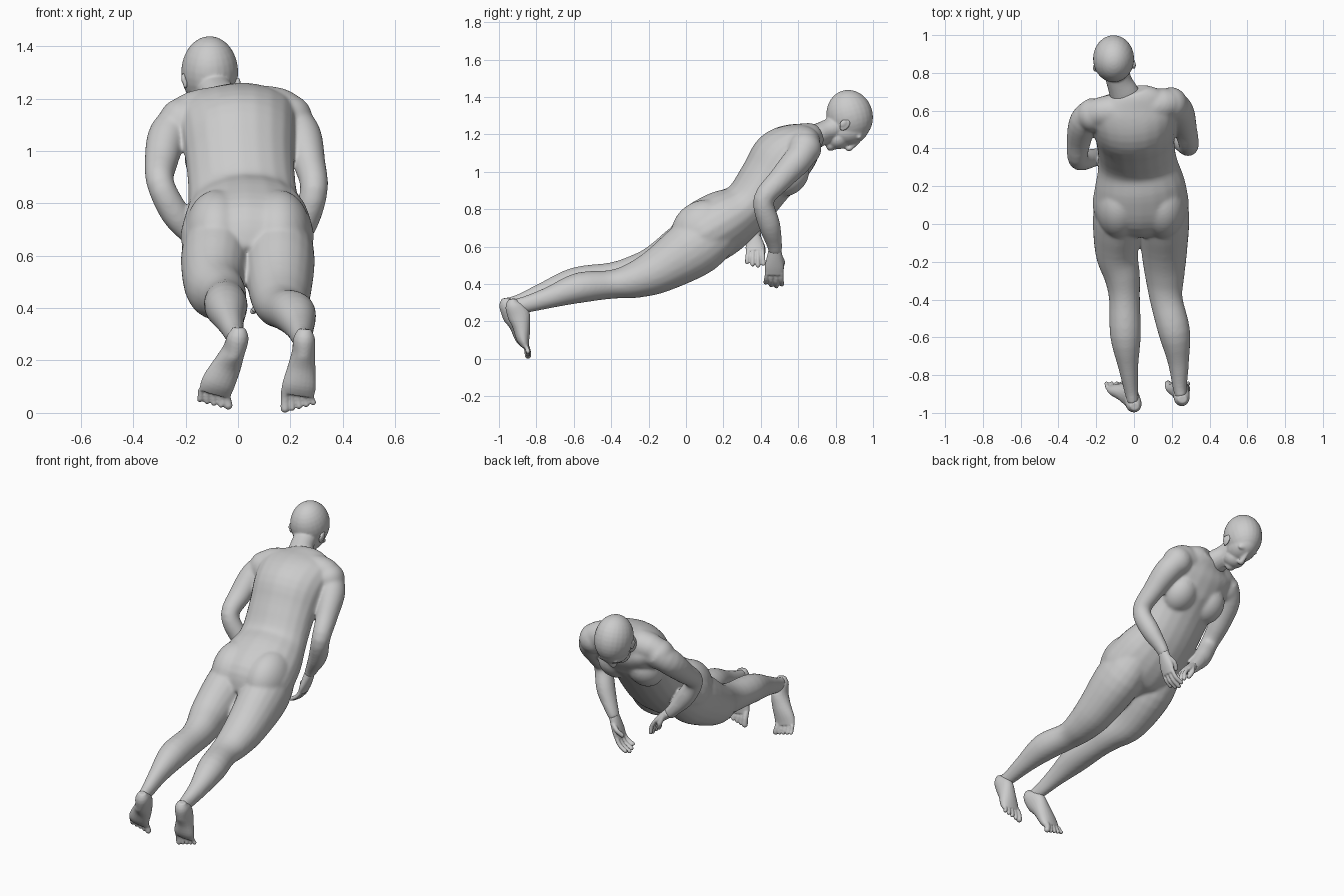
import bpy, bmesh, math
from mathutils import Vector, Matrix

skin = bpy.data.materials.new("grey skin")
skin.diffuse_color = (0.6, 0.6, 0.6, 1)

SEG = 20
bm = bmesh.new()


def spline(a, b, c, d, t):
    return 0.5 * (2 * b + (c - a) * t + (2 * a - 5 * b + 4 * c - d) * t * t
                  + (3 * b - a - 3 * c + d) * t ** 3)


def loft(stations, ref=(1, 0, 0), steps=4):
    """Closed tube through (x, y, z, half width along ref, half depth)."""
    s = [Vector(p) for p in stations]
    pts = []
    for i in range(len(s) - 1):
        a, d = s[max(i - 1, 0)], s[min(i + 2, len(s) - 1)]
        pts += [spline(a, s[i], s[i + 1], d, k / steps) for k in range(steps)]
    pts.append(s[-1])
    pos = [Vector(p[:3]) for p in pts]
    rings = []
    for i, p in enumerate(pts):
        t = (pos[min(i + 1, len(pos) - 1)] - pos[max(i - 1, 0)]).normalized()
        u = Vector(ref)
        u = (u - t * u.dot(t)).normalized()
        v = t.cross(u)
        rings.append([bm.verts.new(pos[i] + u * p[3] * math.cos(a) + v * p[4] * math.sin(a))
                      for a in (2 * math.pi * k / SEG for k in range(SEG))])
    for r, q in zip(rings, rings[1:]):
        for k in range(SEG):
            n = (k + 1) % SEG
            bm.faces.new((r[k], r[n], q[n], q[k]))
    bm.faces.new(rings[0][::-1])
    bm.faces.new(rings[-1])


def ball(c, r, tilt=0):
    """Ellipsoid, tilted about x by degrees."""
    m = Matrix.Translation(c) @ Matrix.Rotation(math.radians(tilt), 4, 'X') @ Matrix.Diagonal((*r, 1))
    bmesh.ops.create_uvsphere(bm, u_segments=24, v_segments=16, radius=1, matrix=m)


def digit(points, r):
    """Finger or toe with a rounded tip."""
    loft([(*p, r, r) for p in points], ref=(0.6, 0.8, 0), steps=3)
    ball(points[-1], (r, r, r))


def finish(name, soften, voxel=0.007):
    """Turn the collected closed parts into one fused smooth skin."""
    global bm
    bmesh.ops.recalc_face_normals(bm, faces=bm.faces)
    me = bpy.data.meshes.new(name)
    bm.to_mesh(me)
    bm.free()
    bm = bmesh.new()
    ob = bpy.data.objects.new(name, me)
    bpy.context.collection.objects.link(ob)
    me.materials.append(skin)
    rm = ob.modifiers.new("fuse", 'REMESH')
    rm.mode, rm.voxel_size, rm.use_smooth_shade = 'VOXEL', voxel, True
    sm = ob.modifiers.new("soften", 'SMOOTH')
    sm.factor, sm.iterations = 0.5, soften


# torso from pelvis to neck base
loft([(.04, -.01, .575, .15, .09), (.036, .07, .65, .25, .168), (.033, .2, .73, .242, .173),
      (.02, .325, .815, .21, .142), (.008, .43, .955, .207, .15), (0, .515, 1.067, .22, .168),
      (-.01, .61, 1.143, .23, .133), (-.015, .665, 1.183, .18, .088), (-.025, .705, 1.203, .1, .058)])
# shoulder girdle
loft([(-.245, .56, 1.1, .06, .06), (-.17, .59, 1.145, .085, .083), (0, .61, 1.16, .085, .095),
      (.16, .635, 1.155, .085, .085), (.22, .635, 1.12, .06, .06)], ref=(0, .8, .6))
# buttocks and breasts
for x in (-.08, .155):
    ball((x, .09, .692), (.122, .175, .153), 32)
for x in (-.105, .105):
    ball((x, .55, .972), (.1, .12, .092), 41)
# shoulder muscles
ball((-.215, .575, 1.112), (.088, .09, .09))
ball((.196, .635, 1.125), (.088, .09, .09))

# legs: left, then right
loft([(-.06, .25, .735, .1, .1), (-.08, .07, .618, .135, .158), (-.092, -.14, .492, .115, .128),
      (-.062, -.28, .45, .095, .102), (-.05, -.4, .427, .082, .088), (-.045, -.59, .405, .082, .085),
      (-.03, -.76, .35, .053, .06), (-.015, -.88, .305, .038, .046), (-.005, -.945, .29, .032, .04)])
loft([(.13, .25, .73, .1, .1), (.155, .07, .612, .136, .158), (.16, -.14, .477, .122, .125),
      (.163, -.28, .42, .104, .097), (.171, -.4, .398, .087, .077), (.213, -.57, .38, .085, .082),
      (.235, -.73, .328, .057, .058), (.242, -.86, .29, .039, .045), (.25, -.915, .285, .032, .04)])

# arms: left, then right
loft([(-.2, .61, 1.13, .07, .07), (-.265, .545, 1.065, .078, .076), (-.292, .44, .965, .063, .065),
      (-.296, .342, .875, .054, .053), (-.24, .345, .76, .052, .055), (-.175, .365, .675, .038, .041),
      (-.135, .37, .632, .031, .036)], ref=(0, 1, 0))
loft([(.18, .66, 1.14, .07, .07), (.238, .6, 1.065, .078, .078), (.272, .5, .955, .065, .062),
      (.29, .415, .85, .056, .053), (.25, .445, .72, .059, .053), (.19, .472, .615, .043, .037),
      (.165, .477, .57, .037, .031)], ref=(0, 1, 0))
finish("torso_and_limbs", 25)

# feet, standing on the toes: left, then right
loft([(.003, -.965, .325, .024, .02), (.0, -.956, .29, .041, .046), (-.015, -.92, .24, .043, .065),
      (-.042, -.895, .18, .055, .05), (-.075, -.88, .115, .064, .037), (-.089, -.864, .075, .062, .021)])
loft([(.256, -.928, .32, .024, .02), (.253, -.922, .285, .041, .046), (.25, -.895, .235, .044, .06),
      (.243, -.88, .175, .053, .048), (.234, -.872, .11, .064, .036), (.227, -.86, .07, .064, .021)])
for base, side, lift in ((-.09, 1, .012), (.226, -1, 0)):
    for i in range(5):
        off = side * (.046 - .025 * i)
        r = .017 if i == 0 else .0115
        z = r + lift + .007 * i
        digit([(base + off * .95, -.865, .09), (base + off, -.85, .055),
               (base + off * 1.08 + .003, -.845, z)], r)
finish("feet", 3, 0.005)

# hands: wrist, reach direction, finger length, then fingers and thumb
for w, reach, size in (((-.145, .37, .648), (.085, 0, -.075), .85),
                       ((.172, .476, .585), (-.045, -.005, -.135), 1.05)):
    w, reach = Vector(w), Vector(reach)
    palm = [(0, .034, .028), (.35, .044, .027), (.7, .052, .023), (1, .048, .016)]
    loft([(*(w + reach * t), a, b) for t, a, b in palm], ref=(0, 1, 0))
    n = reach.normalized()
    curl = Vector((n.z, 0, -n.x))
    for i in range(4):
        spread = Vector((0, .003 - .002 * i, 0))
        k = w + reach * .92 + Vector((0, .038 - .025 * i, 0))
        ln = (.95, 1.1, 1.0, .8)[i] * size
        mid = k + n * .045 * ln + curl * .012 + spread
        digit([k, mid, mid + n * .035 * ln + curl * .03 * ln + spread], .0122)
    k = w + reach * .3 + Vector((0, .03, 0))
    digit([k, k + n * .04 + curl * .025 + Vector((0, .014, 0)), k + n * .075 + curl * .04], .0135)
finish("hands", 3, 0.005)

# neck
loft([(-.03, .64, 1.165, .085, .065), (-.055, .7, 1.192, .078, .064), (-.08, .76, 1.22, .068, .061),
      (-.1, .84, 1.255, .07, .066)])
# skull, face and chin
ball((-.108, .875, 1.3), (.109, .124, .139), 15)
ball((-.105, .87, 1.22), (.084, .108, .076), 10)
ball((-.1, .81, 1.177), (.066, .063, .057))
ball((-.095, .774, 1.143), (.034, .027, .032))
# nose, lips and brow
loft([(-.102, .925, 1.168, .01, .012), (-.1, .89, 1.14, .014, .016), (-.1, .869, 1.122, .018, .014),
      (-.1, .852, 1.142, .016, .012)])
for y in (.814, .829):
    ball((-.099, y, 1.139), (.026, .009, .011))
for x in (-.138, -.068):
    ball((x, .926, 1.186), (.034, .018, .016), 20)
finish("head", 8, 0.006)

# ears
for x, y, z, s in ((-.201, .835, 1.268, -1), (-.006, .85, 1.25, 1)):
    ball((x, y, z), (.01, .023, .036), -40)
    ball((x + s * .007, y - .009, z + .009), (.009, .017, .023), -40)
finish("ears", 3, 0.005)
